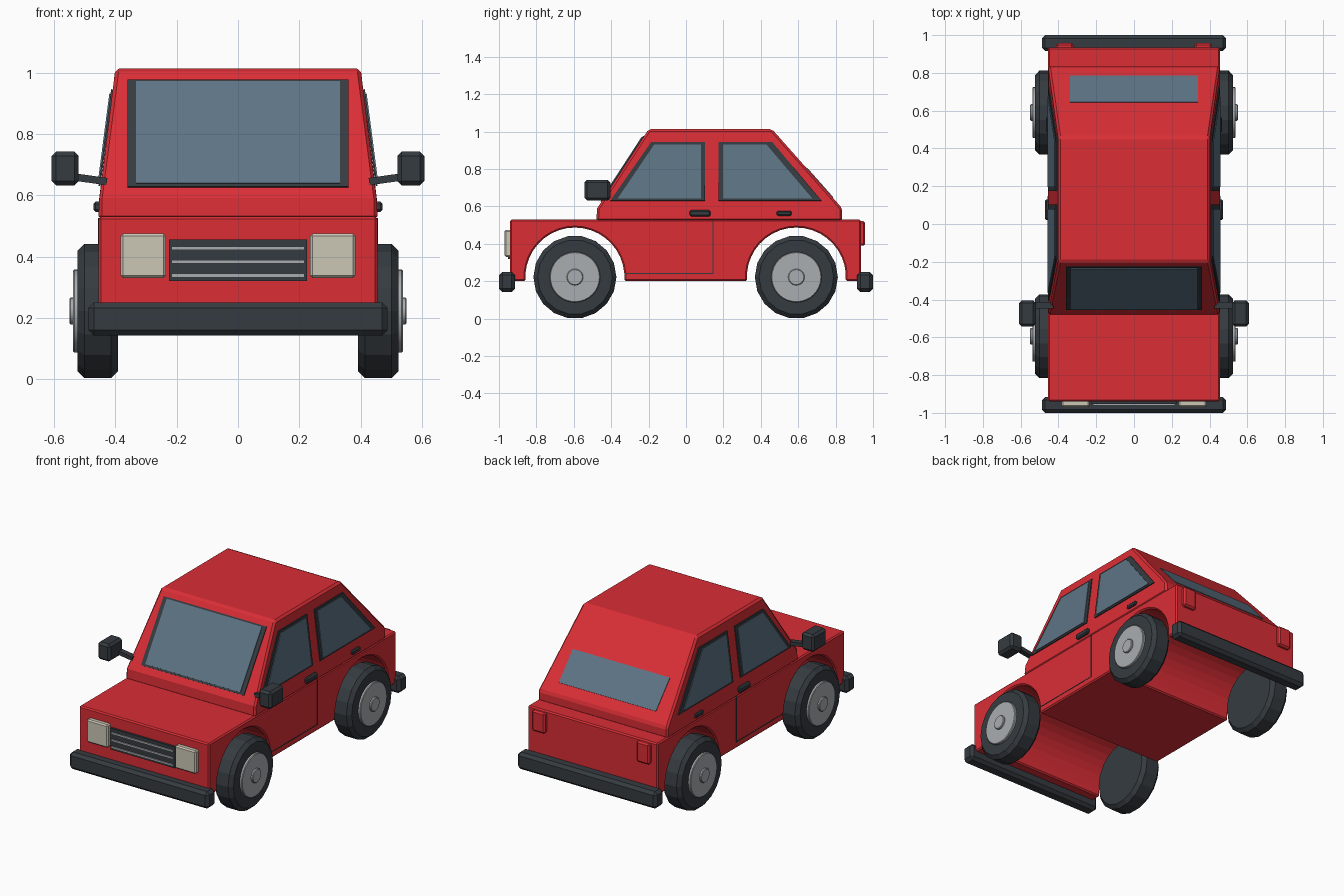
import bpy, bmesh
from math import sin, cos, pi, asin, radians
from mathutils import Vector, Matrix

if "Cube" in bpy.data.objects:
    bpy.data.objects.remove(bpy.data.objects["Cube"], do_unlink=True)


def material(name, rgb):
    m = bpy.data.materials.new(name)
    m.use_nodes = True
    m.diffuse_color = (*rgb, 1)
    m.node_tree.nodes["Principled BSDF"].inputs["Base Color"].default_value = (*rgb, 1)
    return m


RED = material("red paint", (0.7, 0.027, 0.036))
DARK = material("dark rubber", (0.036, 0.044, 0.052))
GLASS = material("window glass", (0.11, 0.175, 0.235))
SILVER = material("silver metal", (0.4, 0.42, 0.44))
CREAM = material("headlight cream", (0.6, 0.57, 0.47))


def finish(name, bm, mat, bevel=0.0, smooth=False):
    bmesh.ops.recalc_face_normals(bm, faces=bm.faces)
    mesh = bpy.data.meshes.new(name)
    bm.to_mesh(mesh)
    bm.free()
    mesh.materials.append(mat)
    ob = bpy.data.objects.new(name, mesh)
    bpy.context.collection.objects.link(ob)
    if bevel:
        mod = ob.modifiers.new("bevel", 'BEVEL')
        mod.width = bevel
        mod.segments = 1
        mod.limit_method = 'ANGLE'
        mod.angle_limit = radians(40)
    if smooth:
        bpy.context.view_layer.objects.active = ob
        ob.select_set(True)
        bpy.ops.object.shade_smooth_by_angle(angle=radians(30))
        ob.select_set(False)
    return ob


def box(name, lo, hi, mat, bevel=0.0):
    """Box between two opposite corners."""
    lo, hi = Vector(lo), Vector(hi)
    size = [abs(v) for v in hi - lo]
    bm = bmesh.new()
    bmesh.ops.create_cube(bm, size=1)
    bmesh.ops.transform(bm, verts=bm.verts,
                        matrix=Matrix.Translation((lo + hi) / 2) @ Matrix.Diagonal((*size, 1)))
    return finish(name, bm, mat, bevel)


def prism(name, profile, half_width, mat, bevel=0.0):
    """Side profile (y, z) spanned across x; half_width gives x for each z."""
    bm = bmesh.new()
    left = [bm.verts.new((half_width(z), y, z)) for y, z in profile]
    right = [bm.verts.new((-half_width(z), y, z)) for y, z in profile]
    bm.faces.new(left)
    bm.faces.new(right[::-1])
    for i in range(len(profile)):
        j = (i + 1) % len(profile)
        bm.faces.new((left[i], right[i], right[j], left[j]))
    return finish(name, bm, mat, bevel)


def plate(name, points, outward, height, mat):
    """Thin plate lying on a flat surface and standing out by height."""
    bm = bmesh.new()
    n = Vector(outward).normalized()
    base = [bm.verts.new(Vector(p) - n * 0.001) for p in points]
    top = [bm.verts.new(Vector(p) + n * height) for p in points]
    bm.faces.new(base)
    bm.faces.new(top)
    for i in range(len(points)):
        j = (i + 1) % len(points)
        bm.faces.new((base[i], base[j], top[j], top[i]))
    return finish(name, bm, mat)


def disc(name, x0, x1, y, z, radius, sides, mat, bevel=0.0, smooth=False):
    """Cylinder along x."""
    bm = bmesh.new()
    bmesh.ops.create_cone(bm, cap_ends=True, segments=sides, radius1=radius,
                          radius2=radius, depth=abs(x1 - x0))
    bmesh.ops.transform(bm, verts=bm.verts, matrix=Matrix.Translation(((x0 + x1) / 2, y, z))
                        @ Matrix.Rotation(pi / 2, 4, 'Y'))
    return finish(name, bm, mat, bevel, smooth)


# Lower body with arches cut right across
AXLES = (-0.594, 0.59)
WHEEL_R = 0.222
SILL, ARCH_R = 0.2, 0.265
dip = asin((SILL - WHEEL_R) / ARCH_R)
outline = [(-0.94, 0.53), (-0.94, SILL)]
for axle in AXLES:
    for i in range(21):
        a = pi - dip - (pi - 2 * dip) * i / 20
        outline.append((axle + ARCH_R * cos(a), WHEEL_R + ARCH_R * sin(a)))
outline += [(0.935, SILL), (0.935, 0.53)]
prism("lower_body", outline, lambda z: 0.455, RED, 0.008)

# Cabin, tapering to the roof
WAIST, ROOF = 0.59, 1.013
FRONT = ((-0.475, WAIST), (-0.2, ROOF))
REAR = ((0.835, WAIST), (0.46, ROOF))


def cabin_x(z):
    return 0.455 - 0.055 * max(0, z - WAIST) / (ROOF - WAIST)


def slope_y(edge, z):
    (y0, z0), (y1, z1) = edge
    return y0 + (y1 - y0) * (z - z0) / (z1 - z0)


prism("cabin", [(-0.48, 0.52), FRONT[0], FRONT[1], REAR[1], REAR[0], (0.835, 0.52)],
      cabin_x, RED, 0.012)


# Front and rear screens
def screen(name, edge, half, z0, z1, height, mat):
    sign = 1 if edge is REAR else -1
    run, rise = abs(edge[1][0] - edge[0][0]), ROOF - WAIST
    corners = ((-half, z0), (half, z0), (half, z1), (-half, z1))
    plate(name, [(x, slope_y(edge, z), z) for x, z in corners],
          (0, sign * rise, run), height, mat)


screen("windscreen_frame", FRONT, 0.36, 0.625, 0.975, 0.005, DARK)
screen("windscreen_glass", FRONT, 0.333, 0.635, 0.967, 0.009, GLASS)
screen("rear_window_glass", REAR, 0.34, 0.647, 0.806, 0.004, GLASS)

# Side windows
WINDOWS = {
    "front_window_frame": ([(-0.405, 0.63), (-0.185, 0.945), (0.102, 0.945), (0.102, 0.63)], 0.005, DARK),
    "front_window_glass": ([(-0.365, 0.642), (-0.17, 0.93), (0.08, 0.93), (0.08, 0.642)], 0.009, GLASS),
    "rear_window_frame": ([(0.175, 0.63), (0.175, 0.945), (0.46, 0.945), (0.725, 0.63)], 0.005, DARK),
    "rear_side_glass": ([(0.197, 0.642), (0.197, 0.93), (0.43, 0.93), (0.675, 0.642)], 0.009, GLASS),
}

for s, side in ((1, "left"), (-1, "right")):
    for name, (pts, height, mat) in WINDOWS.items():
        plate(f"{side}_{name}", [(s * cabin_x(z), y, z) for y, z in pts],
              (s, 0, 0.055 / (ROOF - WAIST)), height, mat)

    # Door seams and handles
    box(f"{side}_door_seam_rear", (s * 0.45, 0.141, 0.24), (s * 0.457, 0.148, 0.525), DARK)
    box(f"{side}_door_seam_bottom", (s * 0.45, -0.32, 0.238), (s * 0.457, 0.148, 0.243), DARK)
    box(f"{side}_front_handle", (s * 0.44, 0.02, 0.545), (s * 0.472, 0.13, 0.58), DARK, 0.008)
    box(f"{side}_rear_handle", (s * 0.44, 0.485, 0.55), (s * 0.466, 0.565, 0.576), DARK, 0.006)

    # Door mirror on its slanted arm
    box(f"{side}_mirror", (s * 0.52, -0.543, 0.632), (s * 0.608, -0.405, 0.742), DARK, 0.014)
    arm = box(f"{side}_mirror_arm", (-0.055, -0.018, -0.012), (0.055, 0.018, 0.012), DARK)
    arm.location = (s * 0.482, -0.43, 0.652)
    arm.rotation_euler = (0, -s * 0.14, 0)

    # Lamps
    box(f"{side}_headlight", (s * 0.235, -0.97, 0.33), (s * 0.383, -0.93, 0.475), CREAM, 0.008)
    box(f"{side}_tail_light", (s * 0.32, 0.92, 0.39), (s * 0.412, 0.958, 0.522), RED, 0.01)

    # Wheels with hub plate and cap
    for axle, end in zip(AXLES, ("front", "rear")):
        wheel = f"{side}_{end}"
        disc(f"{wheel}_tyre", s * 0.392, s * 0.523, axle, WHEEL_R, WHEEL_R, 18, DARK, 0.022)
        disc(f"{wheel}_hub", s * 0.5, s * 0.538, axle, WHEEL_R, 0.135, 32, SILVER, 0.004, True)
        disc(f"{wheel}_cap", s * 0.52, s * 0.55, axle, WHEEL_R, 0.044, 24, SILVER, 0.004, True)

# Grille with bright slats
box("grille", (-0.225, -0.953, 0.32), (0.225, -0.93, 0.455), DARK)
for i in range(3):
    z = 0.338 + i * 0.0445
    box(f"grille_slat_{i + 1}", (-0.217, -0.96, z - 0.006), (0.217, -0.945, z + 0.006), SILVER)

# Bumpers
for name, y0, y1 in (("front_bumper", -1.0, -0.915), ("rear_bumper", 0.915, 1.0)):
    box(name, (-0.488, y0, 0.142), (0.488, y1, 0.25), DARK, 0.018)
